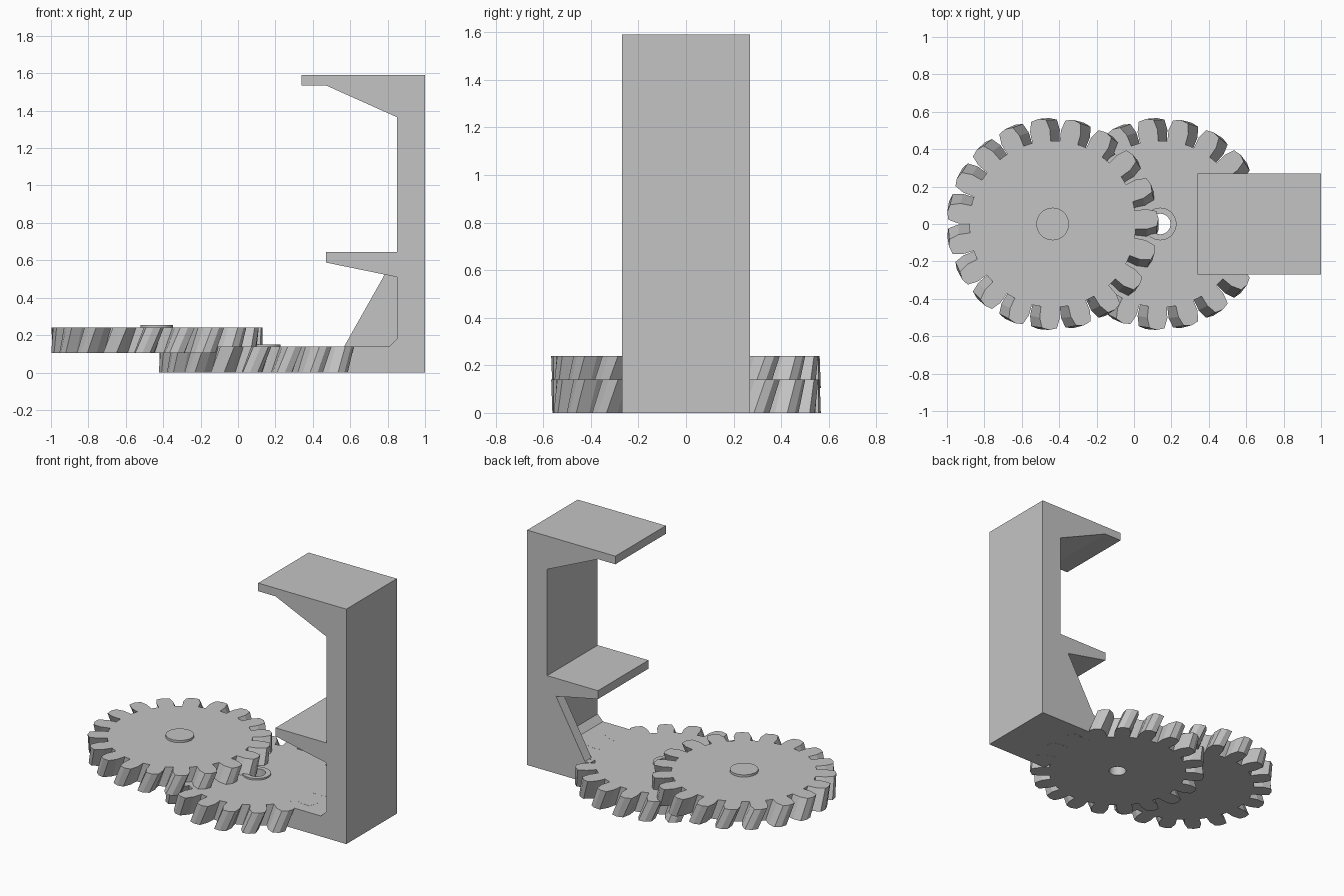
import bpy
import bmesh
from math import cos, sin, radians

old = bpy.data.objects.get("Cube")
if old:
    bpy.data.objects.remove(old, do_unlink=True)

grey = bpy.data.materials.new("plain_grey")
grey.use_nodes = True
colour = (0.55, 0.55, 0.55, 1.0)
grey.diffuse_color = colour
grey.node_tree.nodes["Principled BSDF"].inputs["Base Color"].default_value = colour

TEETH = 19
PITCH = 360 / TEETH
TWIST = 6
# One tooth: degrees from its centre, radius
TOOTH = [(-6.3, 0.445), (-6.1, 0.505), (-4.1, 0.558), (0, 0.567),
         (4.1, 0.558), (6.1, 0.505), (6.3, 0.445), (PITCH / 2, 0.445)]


def finish(name, bm, location=(0, 0, 0)):
    bmesh.ops.recalc_face_normals(bm, faces=bm.faces)
    mesh = bpy.data.meshes.new(name)
    bm.to_mesh(mesh)
    bm.free()
    mesh.materials.append(grey)
    obj = bpy.data.objects.new(name, mesh)
    obj.location = location
    bpy.context.collection.objects.link(obj)
    return obj


def extrude_profile(name, points, y0, y1):
    """Extrude an x-z outline along y."""
    bm = bmesh.new()
    face = bm.faces.new([bm.verts.new((x, y0, z)) for x, z in points])
    grown = bmesh.ops.extrude_face_region(bm, geom=[face])
    verts = [v for v in grown["geom"] if isinstance(v, bmesh.types.BMVert)]
    bmesh.ops.translate(bm, vec=(0, y1 - y0, 0), verts=verts)
    return finish(name, bm)


def helical_gear(name, x, z, height, boss_top, hole=None):
    """Loft stacked loops into a twisted gear with a raised hub."""
    bm = bmesh.new()
    spots = [(radians(i * PITCH + a + 3), r)
             for i in range(TEETH) for a, r in TOOTH]

    def tooth_loop(level, turn):
        return [bm.verts.new((r * cos(a + turn), r * sin(a + turn), level))
                for a, r in spots]

    def ring(radius, level):
        return [bm.verts.new((radius * cos(a), radius * sin(a), level))
                for a, r in spots]

    hub = 0.087
    loops = [tooth_loop(0, radians(-TWIST)), tooth_loop(height, 0),
             ring(hub, height), ring(hub, boss_top)]
    if hole:
        loops += [ring(hole, boss_top), ring(hole, 0)]
        loops.append(loops[0])
    else:
        bm.faces.new(loops[-1])
        bm.faces.new(loops[0][::-1])
    count = len(spots)
    for low, high in zip(loops, loops[1:]):
        for i in range(count):
            j = (i + 1) % count
            bm.faces.new((low[i], low[j], high[j], high[i]))
    return finish(name, bm, (x, 0, z))


# Two overlapping gears
helical_gear("upper_gear", -0.435, 0.105, 0.135, 0.15)
helical_gear("lower_gear", 0.14, 0, 0.14, 0.151, hole=0.055)

# Bracket: base, upright, middle shelf and top shelf in one outline
extrude_profile("bracket", [
    (1, 0), (1, 1.59), (0.34, 1.59), (0.34, 1.535), (0.47, 1.535),
    (0.85, 1.365), (0.85, 0.645), (0.47, 0.645), (0.47, 0.588),
    (0.85, 0.51), (0.85, 0.18), (0.81, 0.1395), (0.53, 0.1395),
    (0.53, 0.0005), (0.9, 0.0005)], -0.27, 0.27)

# Side rib under the middle shelf
extrude_profile("side_rib", [
    (0.565, 0.135), (0.785, 0.525), (0.86, 0.51), (0.86, 0.135)], 0.2, 0.27)
